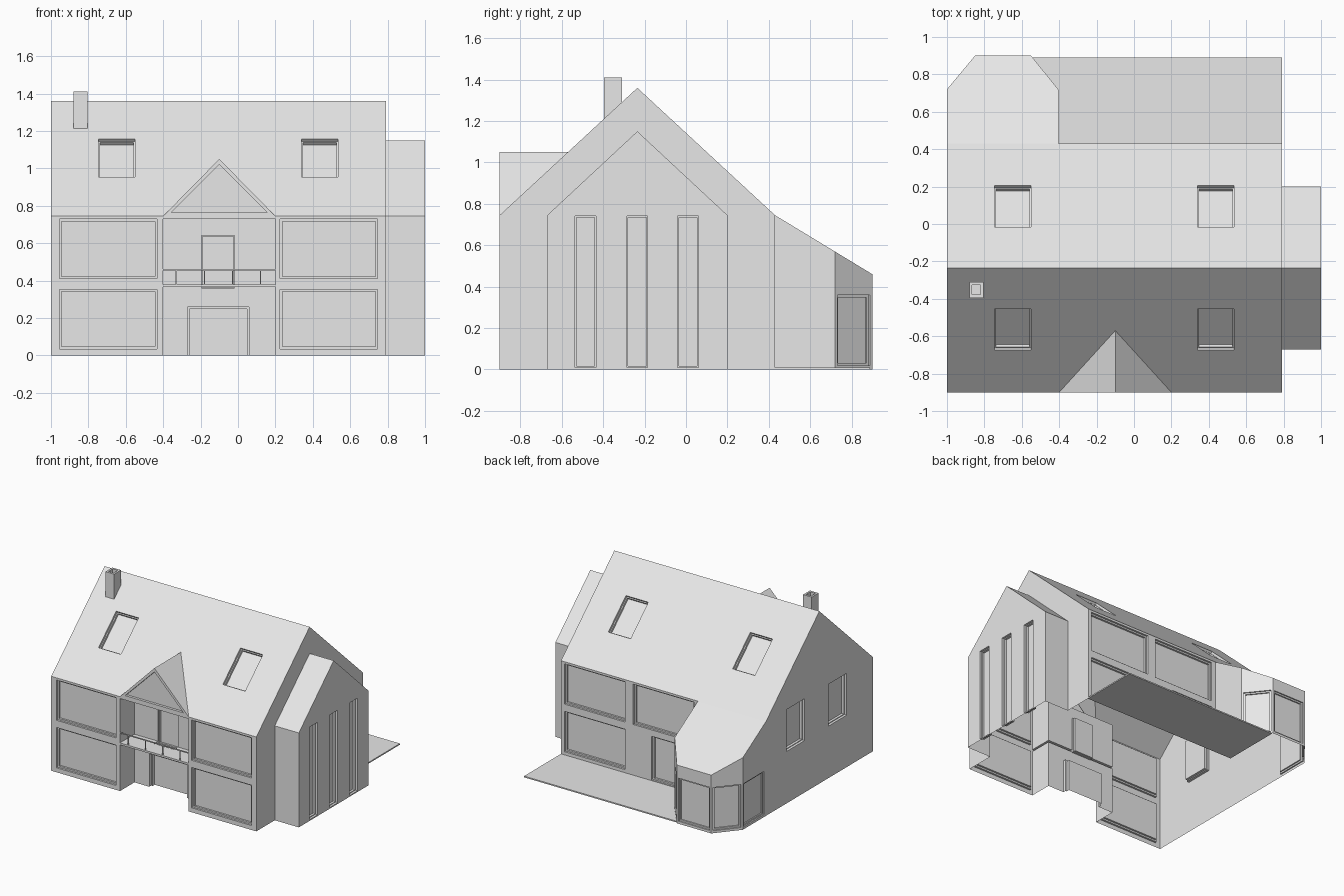
import bpy, bmesh
from mathutils import Vector

old = bpy.data.objects.get("Cube")
if old:
    bpy.data.objects.remove(old, do_unlink=True)

grey = bpy.data.materials.new("plain grey")
grey.use_nodes = True
COLOUR = (0.8, 0.8, 0.8, 1)
grey.diffuse_color = COLOUR
grey.node_tree.nodes["Principled BSDF"].inputs["Base Color"].default_value = COLOUR

X, Y, Z = Vector((1, 0, 0)), Vector((0, 1, 0)), Vector((0, 0, 1))


def prism(bm, points, sweep):
    """Closed solid: a flat outline swept along a vector."""
    a = [bm.verts.new(p) for p in points]
    b = [bm.verts.new(Vector(p) + Vector(sweep)) for p in points]
    faces = [bm.faces.new(a), bm.faces.new(b[::-1])]
    for i in range(len(a)):
        j = (i + 1) % len(a)
        faces.append(bm.faces.new((a[j], a[i], b[i], b[j])))
    bmesh.ops.recalc_face_normals(bm, faces=faces)


def make(name, solids):
    bm = bmesh.new()
    for points, sweep in solids:
        prism(bm, points, sweep)
    mesh = bpy.data.meshes.new(name)
    bm.to_mesh(mesh)
    bm.free()
    mesh.materials.append(grey)
    ob = bpy.data.objects.new(name, mesh)
    bpy.context.collection.objects.link(ob)
    return ob


def box(x0, x1, y0, y1, z0, z1):
    return [(x0, y0, z0), (x1, y0, z0), (x1, y1, z0), (x0, y1, z0)], (0, 0, z1 - z0)


def combine(ob, solids, operation):
    """Apply a boolean with a temporary helper."""
    helper = make("helper", solids)
    helper.hide_render = True
    mod = ob.modifiers.new("bool", "BOOLEAN")
    mod.object, mod.operation, mod.solver = helper, operation, "EXACT"
    bpy.context.view_layer.update()
    deps = bpy.context.evaluated_depsgraph_get()
    mesh = bpy.data.meshes.new_from_object(ob.evaluated_get(deps))
    ob.modifiers.clear()
    ob.data = mesh
    bpy.data.objects.remove(helper, do_unlink=True)


# Main body with pitched roof
LEFT, RIGHT, FRONT, BACK = -1.0, 0.79, -0.9, 0.43
RIDGE, EAVES, TOP = -0.235, 0.745, 1.36
house = make("house_body", [([(LEFT, FRONT, 0), (LEFT, FRONT, EAVES), (LEFT, RIDGE, TOP),
                              (LEFT, BACK, EAVES), (LEFT, BACK, 0)], (RIGHT - LEFT, 0, 0))])

# Side wing, rear lean-to and front gable
wing = [(0.7, -0.67, 0), (0.7, -0.67, EAVES), (0.7, RIDGE, 1.15), (0.7, 0.2, EAVES), (0.7, 0.2, 0)]
lean_to = [(LEFT, 0.3, 0), (LEFT, 0.3, EAVES), (LEFT, BACK, EAVES), (LEFT, 0.9, 0.46), (LEFT, 0.9, 0)]
gable = [(-0.4, FRONT, EAVES), (0.2, FRONT, EAVES), (-0.1, FRONT, 1.05)]
for outline, sweep in ((wing, (0.3, 0, 0)), (lean_to, (0.595, 0, 0)), (gable, (0, 0.45, 0))):
    combine(house, [(outline, sweep)], "UNION")

# Porch, balcony recess, gable panel and chamfered lean-to corners
corner_l = [(-1.15, 0.54, -0.1), (-0.75, 1.02, -0.1), (-1.15, 1.02, -0.1)]
corner_r = [(-0.26, 0.54, -0.1), (-0.647, 1.02, -0.1), (-0.26, 1.02, -0.1)]
panel = [(-0.355, -1, 0.765), (0.155, -1, 0.765), (-0.1, -1, 1.02)]
combine(house, [box(-0.4, 0.2, -1, -0.72, -0.1, 0.365),
                box(-0.4, 0.2, -1, -0.72, 0.38, 0.73),
                (panel, (0, 0.12, 0)),
                (corner_l, (0, 0, 1)), (corner_r, (0, 0, 1))], "DIFFERENCE")

# Openings: each has a shallow outer step and a deeper inner step
outer, inner = [], []


def opening(corner, across, width, up, height, depth=0.03, frame=0.012):
    across, up = Vector(across).normalized(), Vector(up).normalized()
    normal = across.cross(up)
    for store, m, d in ((outer, 0, depth / 2), (inner, frame, depth)):
        start = Vector(corner) + normal * 0.05
        pts = [start + across * u + up * v for u, v in
               ((m, m), (width - m, m), (width - m, height - m), (m, height - m))]
        store.append((pts, -normal * (0.05 + d)))


# Front windows and doors
for x in (-0.955, 0.225):
    for z in (0.035, 0.41):
        opening((x, FRONT, z), X, 0.522, Z, 0.318)
opening((-0.27, -0.72, -0.03), X, 0.33, Z, 0.29, 0.05)
opening((-0.195, -0.72, 0.36), X, 0.175, Z, 0.28, 0.03, 0.004)

# Back windows and garden door
for x, z in ((0.76, 0.035), (0.76, 0.41), (0.16, 0.41)):
    opening((x, BACK, z), -X, 0.53, Z, 0.318)
opening((0, BACK, 0.015), -X, 0.37, Z, 0.345)

# Left wall windows
for y in (0.175, -0.35):
    opening((LEFT, y, 0.41), -Y, 0.225, Z, 0.33, 0.04, 0.006)

# Tall wing windows
for y in (-0.535, -0.285, -0.04):
    opening((1, y, 0.01), Y, 0.1, Z, 0.73, 0.035, 0.006)

# Lean-to windows, following its outline
plan = [(-0.405, 0.72), (-0.55, 0.9), (-0.85, 0.9), (-1, 0.72), (-1, 0.44)]
for p, q in zip(plan, plan[1:]):
    a, b = Vector((*p, 0.02)), Vector((*q, 0.02))
    run = (b - a).normalized()
    opening(a + run * 0.015, run, (b - a).length - 0.03, Z, 0.34, 0.02)

# Skylights on both roof slopes
rise = (TOP - EAVES) / (BACK - RIDGE)
for x in (-0.745, 0.34):
    for side in (-1, 1):
        y = RIDGE + side * 0.44
        start = (x if side < 0 else x + 0.195, y, TOP - 0.44 * rise)
        opening(start, -side * X, 0.195, (0, -side, rise), 0.3, 0.035, 0.008)

combine(house, outer, "DIFFERENCE")
combine(house, inner, "DIFFERENCE")

# Leave the shell open underneath
bm = bmesh.new()
bm.from_mesh(house.data)
floor = [f for f in bm.faces if f.normal.z < -0.9 and f.calc_center_median().z < 0.002]
bmesh.ops.delete(bm, geom=floor, context="FACES")
bm.to_mesh(house.data)
bm.free()

# Chimney with an open flue
chimney = make("chimney", [box(-0.88, -0.805, -0.395, -0.31, 1.2, 1.41)])
combine(chimney, [box(-0.865, -0.82, -0.378, -0.327, 1.3, 1.5)], "DIFFERENCE")

# Balcony railing
make("balcony_rail", [box(-0.4, 0.2, -0.9, -0.892, 0.455, 0.462)])
make("balcony_posts", [box(x - 0.003, x + 0.003, -0.899, -0.893, 0.38, 0.456)
                       for x in (-0.33, -0.18, -0.03, 0.12)])

# Patio slab
make("patio", [box(-0.55, RIGHT, 0.425, 0.89, 0, 0.01)])
